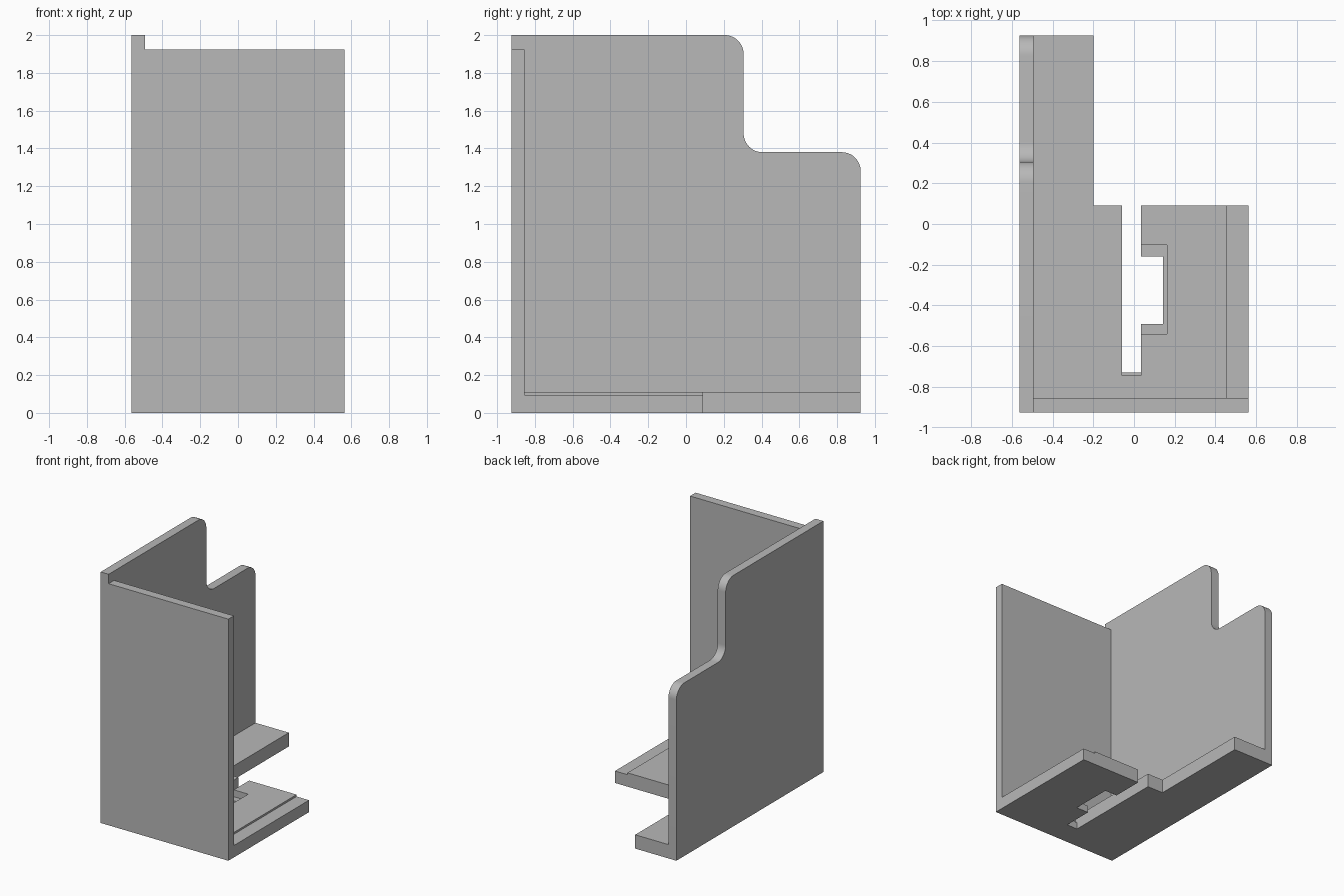
import bpy, bmesh, math
from mathutils import Vector

cube = bpy.data.objects.get("Cube")
if cube:
    bpy.data.objects.remove(cube, do_unlink=True)

grey = bpy.data.materials.new("plain grey")
grey.use_nodes = True
grey.diffuse_color = (0.48, 0.48, 0.48, 1)
grey.node_tree.nodes["Principled BSDF"].inputs["Base Color"].default_value = grey.diffuse_color

HALF_X, HALF_Y = 0.563, 0.925
WALL = 0.07           # wall thickness
FLOOR = 0.11          # floor thickness
LEDGE = 0.055         # height of the recessed ledges
INNER_X = -HALF_X + WALL
INNER_Y = -HALF_Y + WALL


def prism(name, points, offset):
    """Extrude a flat outline along an offset into a solid."""
    bm = bmesh.new()
    face = bm.faces.new([bm.verts.new(p) for p in points])
    ext = bmesh.ops.extrude_face_region(bm, geom=[face])
    bmesh.ops.translate(bm, vec=Vector(offset),
                        verts=[v for v in ext["geom"] if isinstance(v, bmesh.types.BMVert)])
    bmesh.ops.recalc_face_normals(bm, faces=bm.faces)
    mesh = bpy.data.meshes.new(name)
    bm.to_mesh(mesh)
    bm.free()
    mesh.materials.append(grey)
    obj = bpy.data.objects.new(name, mesh)
    bpy.context.collection.objects.link(obj)
    return obj


def box(name, x0, x1, y0, y1, z0, z1):
    return prism(name, [(x0, y0, z0), (x1, y0, z0), (x1, y1, z0), (x0, y1, z0)],
                 (0, 0, z1 - z0))


def arc(cy, cz, r, start, end, steps=12):
    angles = [math.radians(start + (end - start) * i / steps) for i in range(steps + 1)]
    return [(cy + r * math.cos(a), cz + r * math.sin(a)) for a in angles]


def cut(target, cutter):
    cutter.hide_render = True
    mod = target.modifiers.new("cut", "BOOLEAN")
    mod.operation, mod.solver, mod.object = "DIFFERENCE", "EXACT", cutter
    bpy.context.view_layer.objects.active = target
    bpy.ops.object.modifier_apply(modifier=mod.name)
    bpy.data.objects.remove(cutter, do_unlink=True)


# Side wall with a rounded step in its top edge
R, STEP_Y, STEP_Z = 0.1, 0.305, 1.38
outline = [(-HALF_Y, 0), (HALF_Y, 0)]
outline += arc(HALF_Y - R, STEP_Z - R, R, 0, 90)
outline += arc(STEP_Y + R, STEP_Z + R, R, 270, 180)
outline += arc(STEP_Y - R, 2 - R, R, 0, 90)
outline += [(-HALF_Y, 2)]
side_wall = prism("side_wall", [(-HALF_X, y, z) for y, z in outline], (WALL, 0, 0))

# Front wall, slightly lower than the side wall
front_wall = box("front_wall", INNER_X, HALF_X, -HALF_Y, INNER_Y, 0, 1.925)

# L-shaped floor
corners = [(INNER_X, INNER_Y), (HALF_X, INNER_Y), (HALF_X, 0.09),
           (-0.2, 0.09), (-0.2, HALF_Y), (INNER_X, HALF_Y)]
floor = prism("floor", [(x, y, 0) for x, y in corners], (0, 0, FLOOR))

# Lowered strip, long slot, side pocket and their ledges
cut(floor, box("strip_cutter", 0.453, 0.7, -1, 0.2, 0.095, 0.2))
cut(floor, box("slot_cutter", -0.06, 0.035, -0.73, 0.2, -0.1, 0.2))
cut(floor, box("slot_end_cutter", -0.06, 0.035, -0.745, -0.6, LEDGE, 0.2))
cut(floor, box("pocket_cutter", 0, 0.143, -0.49, -0.16, -0.1, 0.2))
cut(floor, box("pocket_ledge_cutter", 0, 0.162, -0.54, -0.103, LEDGE, 0.2))

# Smooth the rounded corners, keep the rest sharp
bpy.ops.object.select_all(action="DESELECT")
side_wall.select_set(True)
bpy.context.view_layer.objects.active = side_wall
bpy.ops.object.shade_smooth_by_angle(angle=math.radians(30))
